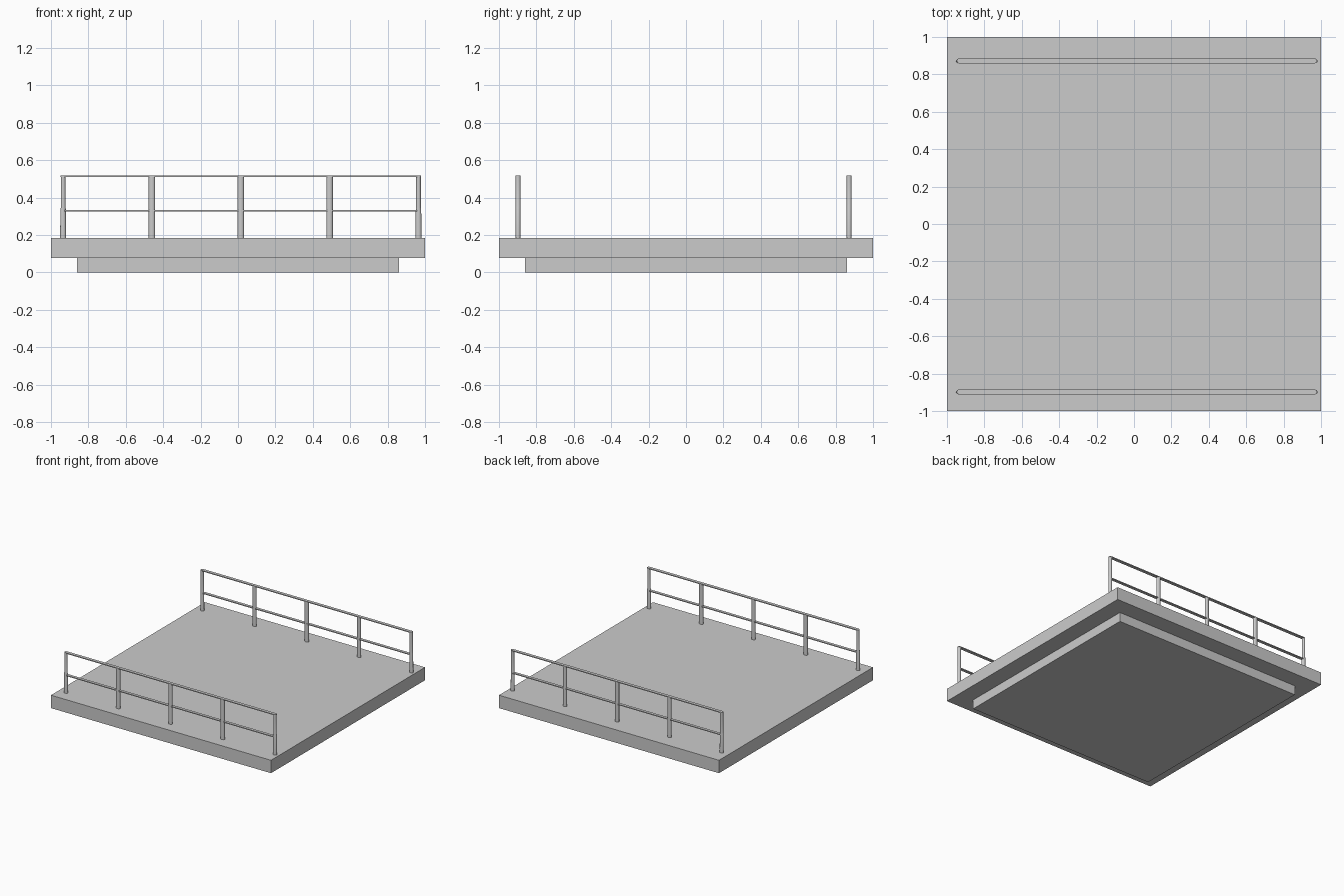
import bpy, bmesh, math

if "Cube" in bpy.data.objects:
    bpy.data.objects.remove(bpy.data.objects["Cube"])

DECK_TOP = 0.183
RAIL_TOP = 0.517
POSTS_X = [-0.935, -0.46, 0.015, 0.49, 0.965]


def finish(name, bm, smooth=False):
    bmesh.ops.recalc_face_normals(bm, faces=bm.faces)
    mesh = bpy.data.meshes.new(name)
    bm.to_mesh(mesh)
    bm.free()
    ob = bpy.data.objects.new(name, mesh)
    bpy.context.collection.objects.link(ob)
    if smooth:
        bpy.context.view_layer.objects.active = ob
        ob.select_set(True)
        bpy.ops.object.shade_smooth_by_angle(angle=math.radians(40))
        ob.select_set(False)
    return ob


def slab(name, half, z0, z1):
    bm = bmesh.new()
    bmesh.ops.create_cube(bm, size=1)
    bmesh.ops.scale(bm, vec=(2 * half, 2 * half, z1 - z0), verts=bm.verts)
    bmesh.ops.translate(bm, vec=(0, 0, (z0 + z1) / 2), verts=bm.verts)
    return finish(name, bm)


def post(name, x, y, sections, n=16):
    """Loft elliptical rings given as (z, x radius, y radius)."""
    bm = bmesh.new()
    angles = [2 * math.pi * i / n for i in range(n)]
    rings = [[bm.verts.new((x + rx * math.cos(a), y + ry * math.sin(a), z))
              for a in angles] for z, rx, ry in sections]
    for lo, hi in zip(rings, rings[1:]):
        for i in range(n):
            j = (i + 1) % n
            bm.faces.new((lo[i], lo[j], hi[j], hi[i]))
    bm.faces.new(rings[0][::-1])
    bm.faces.new(rings[-1])
    return finish(name, bm, True)


def rail(name, x0, x1, y, z0, z1, r, n=8):
    """Flat bar with rounded ends."""
    bm = bmesh.new()
    outline = []
    for cx, start in ((x1 - r, -math.pi / 2), (x0 + r, math.pi / 2)):
        for i in range(n + 1):
            a = start + math.pi * i / n
            outline.append(bm.verts.new((cx + r * math.cos(a), y + r * math.sin(a), z0)))
    face = bm.faces.new(outline)
    ext = bmesh.ops.extrude_face_region(bm, geom=[face], use_keep_orig=True)
    top = [v for v in ext["geom"] if isinstance(v, bmesh.types.BMVert)]
    bmesh.ops.translate(bm, vec=(0, 0, z1 - z0), verts=top)
    return finish(name, bm, True)


# Plinth and overhanging deck
slab("plinth", 0.86, 0.0, 0.077)
slab("deck", 1.0, 0.077, DECK_TOP)

# Two railings
for side, y in (("front", -0.898), ("back", 0.872)):
    for k, x in enumerate(POSTS_X):
        if k in (0, len(POSTS_X) - 1):
            # End posts step in above the middle rail
            sections = [(DECK_TOP - 0.004, 0.016, 0.013), (0.342, 0.0145, 0.013),
                        (0.346, 0.0125, 0.013), (RAIL_TOP - 0.002, 0.0125, 0.013)]
        else:
            sections = [(DECK_TOP - 0.004, 0.0175, 0.013), (RAIL_TOP - 0.002, 0.0175, 0.013)]
        post(f"{side}_post_{k + 1}", x, y, sections)
    rail(f"{side}_top_rail", -0.948, 0.979, y, RAIL_TOP - 0.007, RAIL_TOP, 0.013)
    rail(f"{side}_middle_rail", -0.935, 0.965, y, 0.326, 0.333, 0.012)
